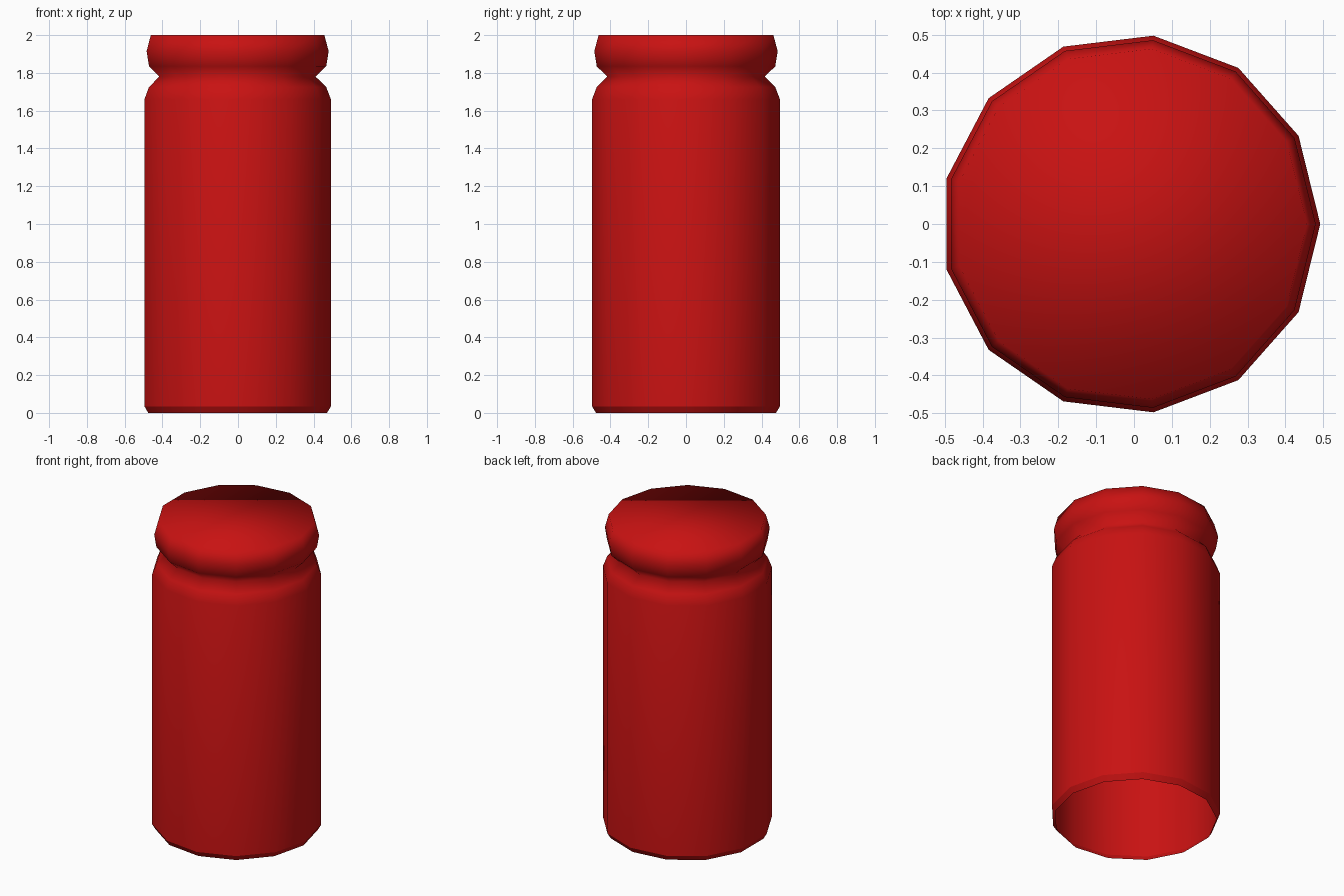
import bpy
import bmesh
from math import cos, sin, tau

cube = bpy.data.objects.get("Cube")
if cube:
    bpy.data.objects.remove(cube, do_unlink=True)

SIDES = 13
CENTRE_X = -0.009

# Radius and height up the wall: foot, body, shoulder, neck, lid
PROFILE = [
    (0.480, 0.0), (0.501, 0.035), (0.501, 1.66), (0.476, 1.725),
    (0.420, 1.78), (0.476, 1.835), (0.489, 1.915), (0.466, 2.0),
]

red = bpy.data.materials.new("red")
red.use_nodes = True
colour = (0.58, 0.006, 0.006, 1)
red.diffuse_color = colour
red.node_tree.nodes["Principled BSDF"].inputs["Base Color"].default_value = colour

# Thirteen-sided turned shell, closed on top and open underneath
bm = bmesh.new()
rings = []
for radius, z in PROFILE:
    rings.append([
        bm.verts.new((CENTRE_X + radius * cos(tau * i / SIDES),
                      radius * sin(tau * i / SIDES), z))
        for i in range(SIDES)
    ])
for low, high in zip(rings, rings[1:]):
    for i in range(SIDES):
        j = (i + 1) % SIDES
        bm.faces.new((low[i], low[j], high[j], high[i]))
bm.faces.new(rings[-1])

# Smooth all over, with a crisp line above the foot
for face in bm.faces:
    face.smooth = True
foot = set(rings[1])
for edge in bm.edges:
    if set(edge.verts) <= foot:
        edge.smooth = False

mesh = bpy.data.meshes.new("canister")
bm.to_mesh(mesh)
bm.free()
mesh.materials.append(red)
canister = bpy.data.objects.new("canister", mesh)
bpy.context.collection.objects.link(canister)
